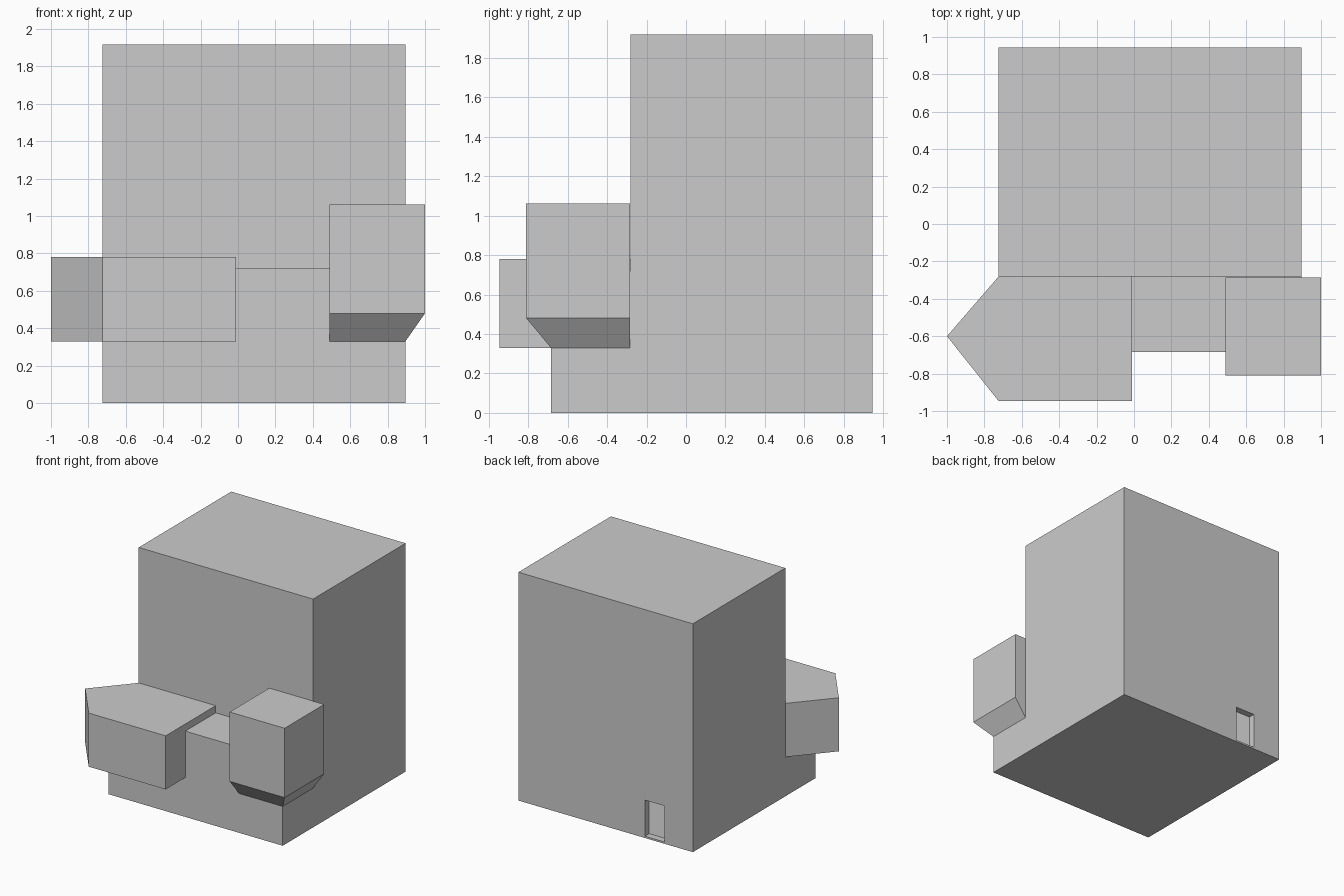
import bpy, bmesh

if "Cube" in bpy.data.objects:
    bpy.data.objects.remove(bpy.data.objects["Cube"])


def material(name, value):
    m = bpy.data.materials.new(name)
    m.diffuse_color = (value, value, value, 1)
    m.use_nodes = True
    m.node_tree.nodes["Principled BSDF"].inputs["Base Color"].default_value = m.diffuse_color
    return m


wall = material("wall grey", 0.6)
pale = material("door pale grey", 0.88)


def rect(x0, x1, y0, y1):
    return [(x0, y0), (x1, y0), (x1, y1), (x0, y1)]


def loft(name, levels, mat):
    """Stack outlines given as (z, points) into one closed solid."""
    bm = bmesh.new()
    rings = [[bm.verts.new((x, y, z)) for x, y in pts] for z, pts in levels]
    bm.faces.new(rings[0][::-1])
    bm.faces.new(rings[-1])
    n = len(rings[0])
    for low, high in zip(rings, rings[1:]):
        for i in range(n):
            j = (i + 1) % n
            bm.faces.new((low[i], low[j], high[j], high[i]))
    bmesh.ops.recalc_face_normals(bm, faces=bm.faces)
    mesh = bpy.data.meshes.new(name)
    bm.to_mesh(mesh)
    bm.free()
    ob = bpy.data.objects.new(name, mesh)
    bpy.context.collection.objects.link(ob)
    mesh.materials.append(mat)
    return ob


def prism(name, pts, z0, z1, mat=wall):
    return loft(name, [(z0, pts), (z1, pts)], mat)


# Main tower and the low front block
L, R, BACK, MID, FRONT = -0.725, 0.895, 0.945, -0.282, -0.685
tower = prism("tower", rect(L, R, MID, BACK), 0, 1.917)
prism("front_block", rect(L, R, FRONT, MID), 0, 0.72)

# Pointed bay on the left
prism("pointed_bay", [(L, MID), (-1, -0.6), (L, -0.945), (-0.01, -0.945), (-0.01, MID)],
      0.33, 0.78)

# Square bay on the right, tapering below on its front and outer side
box = rect(0.49, 1.0, -0.81, MID - 0.003)
loft("square_bay", [(0.33, rect(0.49, R, FRONT, MID - 0.003)), (0.48, box), (1.062, box)], wall)

# Recessed doorway in the back wall
DX0, DX1, DZ0, DZ1, DEPTH = -0.46, -0.28, 0.015, 0.318, 0.06
cutter = prism("doorway_cutter", rect(DX0, DX1, BACK - DEPTH, BACK + 0.1), DZ0, DZ1)
cutter.hide_render = True
cutter.hide_viewport = True
cut = tower.modifiers.new("doorway", 'BOOLEAN')
cut.operation = 'DIFFERENCE'
cut.solver = 'EXACT'
cut.object = cutter

# Door panel at the back of the recess
prism("door", rect(DX0, DX1, BACK - DEPTH - 0.002, BACK - DEPTH + 0.004), DZ0, DZ1, pale)
